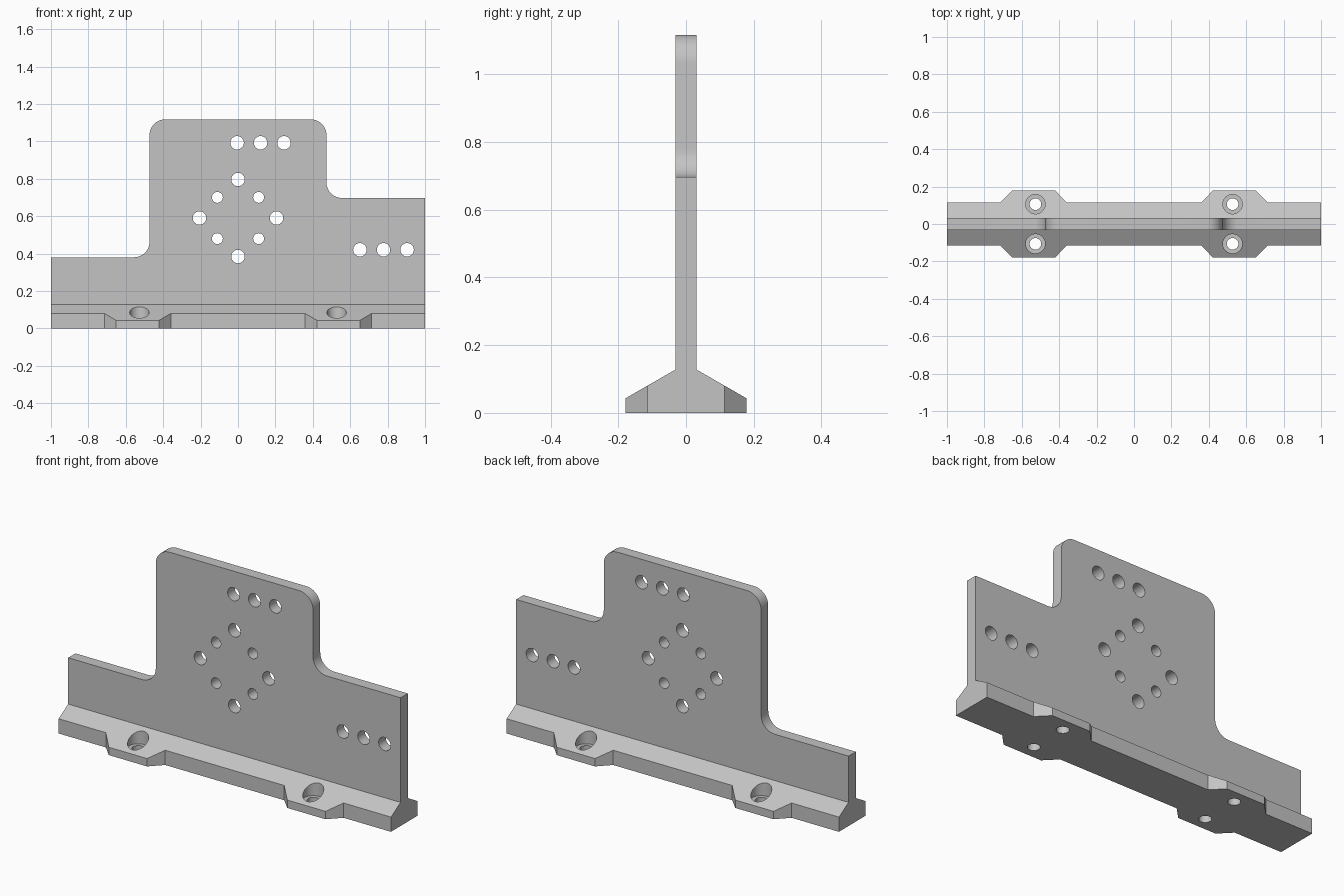
import bpy, bmesh
from math import cos, sin, pi, radians
from mathutils import Vector, Matrix

cube = bpy.data.objects.get("Cube")
if cube:
    bpy.data.objects.remove(cube, do_unlink=True)

grey = bpy.data.materials.new("light grey")
grey.use_nodes = True
grey.diffuse_color = (0.55, 0.55, 0.55, 1)
grey.node_tree.nodes["Principled BSDF"].inputs["Base Color"].default_value = grey.diffuse_color


def make_object(name, bm):
    bmesh.ops.recalc_face_normals(bm, faces=bm.faces)
    mesh = bpy.data.meshes.new(name)
    bm.to_mesh(mesh)
    bm.free()
    mesh.materials.append(grey)
    obj = bpy.data.objects.new(name, mesh)
    bpy.context.collection.objects.link(obj)
    return obj


def rounded(corners, steps=12):
    """Turn (x, y, radius) right-angle corners into a filleted outline."""
    out = []
    for i, (x, y, r) in enumerate(corners):
        p = Vector((x, y))
        if not r:
            out.append(p)
            continue
        a = (Vector(corners[i - 1][:2]) - p).normalized() * r
        b = (Vector(corners[(i + 1) % len(corners)][:2]) - p).normalized() * r
        for k in range(steps + 1):
            t = k / steps * pi / 2
            out.append(p + a * (1 - sin(t)) + b * (1 - cos(t)))
    return out


def prism(name, outline, place, direction):
    """Extrude a 2D outline; place maps its points to 3D."""
    bm = bmesh.new()
    face = bm.faces.new([bm.verts.new(place(*p)) for p in outline])
    new = bmesh.ops.extrude_face_region(bm, geom=[face])["geom"]
    verts = [v for v in new if isinstance(v, bmesh.types.BMVert)]
    bmesh.ops.translate(bm, verts=verts, vec=direction)
    return make_object(name, bm)


def cylinder(bm, centre, radius, depth, turn=0):
    matrix = Matrix.Translation(centre) @ Matrix.Rotation(turn, 4, "X")
    bmesh.ops.create_cone(bm, cap_ends=True, segments=40, radius1=radius,
                          radius2=radius, depth=depth, matrix=matrix)


def combine(target, cutter, operation):
    mod = target.modifiers.new(operation.lower(), "BOOLEAN")
    mod.operation = operation
    mod.solver = "EXACT"
    mod.object = cutter
    bpy.context.view_layer.objects.active = target
    bpy.ops.object.modifier_apply(modifier=mod.name)
    bpy.data.objects.remove(cutter, do_unlink=True)


# Stepped front silhouette with rounded corners
R = 0.083
bracket = prism("mounting_bracket", rounded([
    (-1, 0, 0), (1, 0, 0), (1, 0.697, 0), (0.473, 0.697, R), (0.473, 1.117, R),
    (-0.473, 1.117, R), (-0.473, 0.38, R), (-1, 0.38, 0)]),
    lambda x, z: (x, -0.4, z), (0, 0.8, 0))

# Thin upright web on a sloping foot
half = [(0.179, -0.1), (0.179, 0.043), (0.031, 0.128), (0.031, 1.3)]
section = half + [(-y, z) for y, z in reversed(half)]
combine(bracket, prism("cross_section", section,
                       lambda y, z: (-1.2, y, z), (2.4, 0, 0)), "INTERSECT")

# Plan of the foot, with two bolt tabs on each side
edge, tab = 0.114, 0.2
right = [(0.358, edge), (0.422, tab), (0.652, tab), (0.715, edge), (1.3, edge)]
# chamfers run to the true tab depth before the outer face
right[1] = (0.422, 0.179)
right[2] = (0.652, 0.179)
back = [(-x, y) for x, y in reversed(right)] + right
plan = back + [(x, -y) for x, y in reversed(back)]
combine(bracket, prism("foot_plan", plan,
                       lambda x, y: (x, y, -0.3), (0, 0, 2)), "INTERSECT")

# Through holes in the web
bm = bmesh.new()
BIG, SMALL, MID = 0.036, 0.029, 0.59
holes = [(-0.005 + 0.1255 * i, 0.992, BIG) for i in range(3)]
holes += [(0.652 + 0.126 * i, 0.42, BIG) for i in range(3)]
for i in range(4):
    a = i * pi / 2
    holes.append((0.206 * cos(a), MID + 0.206 * sin(a), BIG))
    holes.append((0.156 * cos(a + pi / 4), MID + 0.156 * sin(a + pi / 4), SMALL))
for x, z, r in holes:
    cylinder(bm, (x, 0, z), r, 0.3, pi / 2)

# Bolt holes and counterbores in the foot
bores = bmesh.new()
for x in (-0.527, 0.527):
    for y in (-0.106, 0.106):
        cylinder(bm, (x, y, 0.05), 0.031, 0.3)
        cylinder(bores, (x, y, 0.143), 0.052, 0.2)
combine(bracket, make_object("hole_cutter", bm), "DIFFERENCE")
combine(bracket, make_object("counterbore_cutter", bores), "DIFFERENCE")

# Smooth the curved walls only
bpy.ops.object.select_all(action="DESELECT")
bracket.select_set(True)
bpy.context.view_layer.objects.active = bracket
bpy.ops.object.shade_smooth_by_angle(angle=radians(25))
